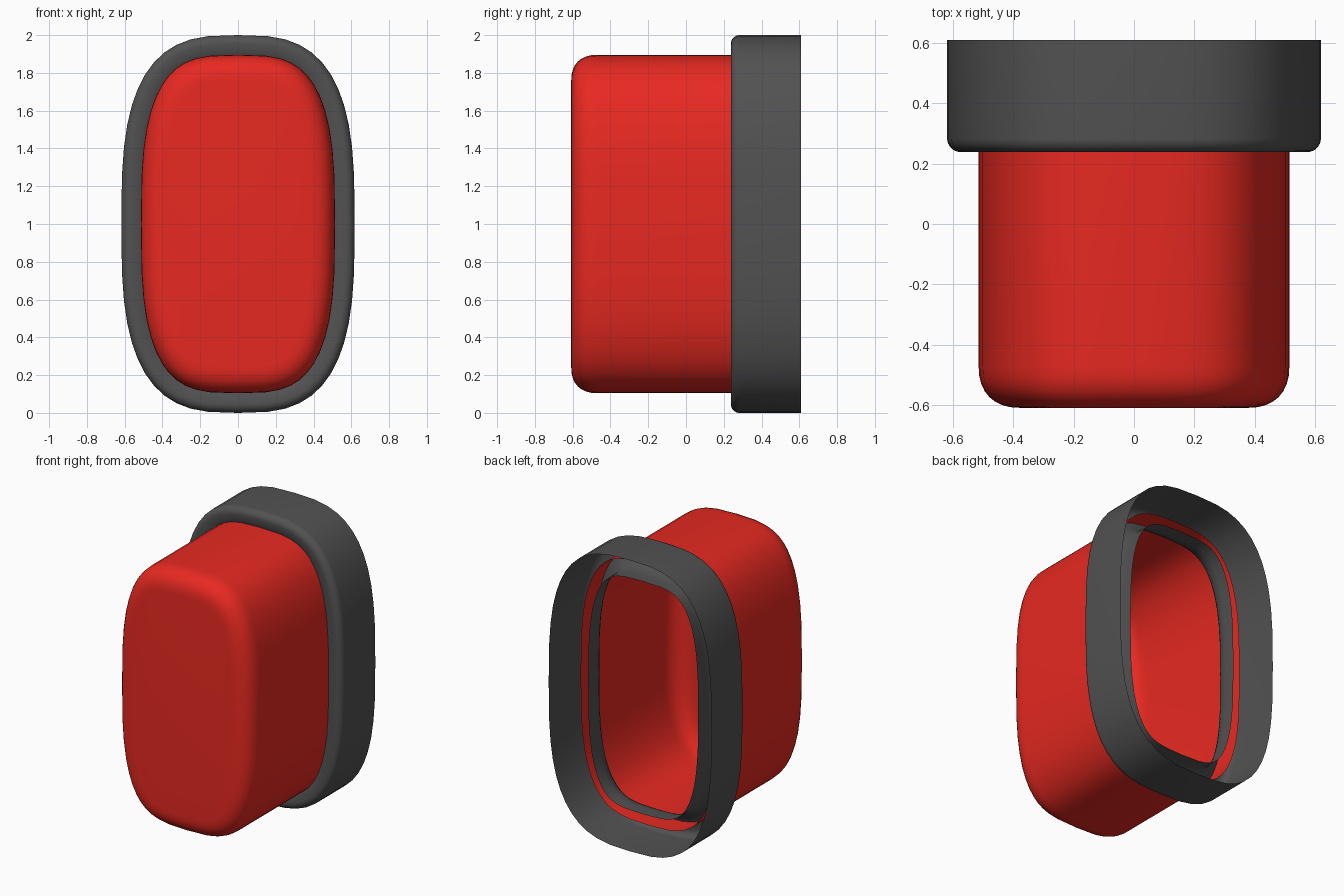
import bpy
import bmesh
from math import sin, cos, pi, copysign

old = bpy.data.objects.get("Cube")
if old:
    bpy.data.objects.remove(old, do_unlink=True)

HALF_W, HALF_H = 0.618, 1.0
SEGMENTS, POWER = 48, 3.0


def material(name, colour, roughness):
    mat = bpy.data.materials.new(name)
    mat.use_nodes = True
    mat.diffuse_color = (*colour, 1)
    shader = mat.node_tree.nodes["Principled BSDF"]
    shader.inputs["Base Color"].default_value = (*colour, 1)
    shader.inputs["Roughness"].default_value = roughness
    return mat


def signed_power(value, exponent):
    return copysign(abs(value) ** exponent, value)


def outline(inset):
    """Rounded upright oval, moved inward by inset along its normals."""
    points = []
    for i in range(SEGMENTS):
        t = 2 * pi * i / SEGMENTS
        cx = signed_power(cos(t), 2 / POWER)
        cz = signed_power(sin(t), 2 / POWER)
        nx = signed_power(cx, POWER - 1) / HALF_W
        nz = signed_power(cz, POWER - 1) / HALF_H
        length = (nx * nx + nz * nz) ** 0.5
        points.append((HALF_W * cx - inset * nx / length,
                       HALF_H * (1 + cz) - inset * nz / length))
    return points


def arc(inset, y, radius, start, end, squareness=1.0, steps=8):
    """Quarter round of (inset, y) pairs about a centre."""
    angles = [start + (end - start) * k / steps for k in range(steps + 1)]
    return [(inset - radius * signed_power(cos(a), squareness),
             y - radius * signed_power(sin(a), squareness)) for a in angles]


def loft(name, profile, mat, cap=False):
    """Sweep a profile of (inset, y) pairs round the oval."""
    bm = bmesh.new()
    rings = [[bm.verts.new((x, y, z)) for x, z in outline(inset)]
             for inset, y in profile]
    for a, b in zip(rings, rings[1:]):
        for i in range(SEGMENTS):
            j = (i + 1) % SEGMENTS
            bm.faces.new((a[i], a[j], b[j], b[i]))
    if cap:
        bm.faces.new(rings[-1])
    mesh = bpy.data.meshes.new(name)
    bm.to_mesh(mesh)
    bm.free()
    mesh.materials.append(mat)
    obj = bpy.data.objects.new(name, mesh)
    bpy.context.collection.objects.link(obj)
    bpy.ops.object.select_all(action='DESELECT')
    obj.select_set(True)
    bpy.context.view_layer.objects.active = obj
    bpy.ops.object.shade_smooth_by_angle()


red = material("red", (0.8, 0.022, 0.015), 0.4)
grey = material("dark_grey", (0.084, 0.084, 0.084), 0.6)

# Hollow cap with a rounded front, open at the back
loft("cap",
     [(0.104, 0.41)] + arc(0.244, -0.468, 0.14, 0, pi / 2, squareness=0.85),
     red, cap=True)

# Channel-shaped collar: outer wall, rounded front, shorter inner lip
loft("collar",
     [(0, 0.608)]
     + arc(0.045, 0.283, 0.045, 0, pi / 2)
     + arc(0.045, 0.393, 0.155, pi / 2, pi)[1:]
     + [(0.2, 0.465)], grey)
